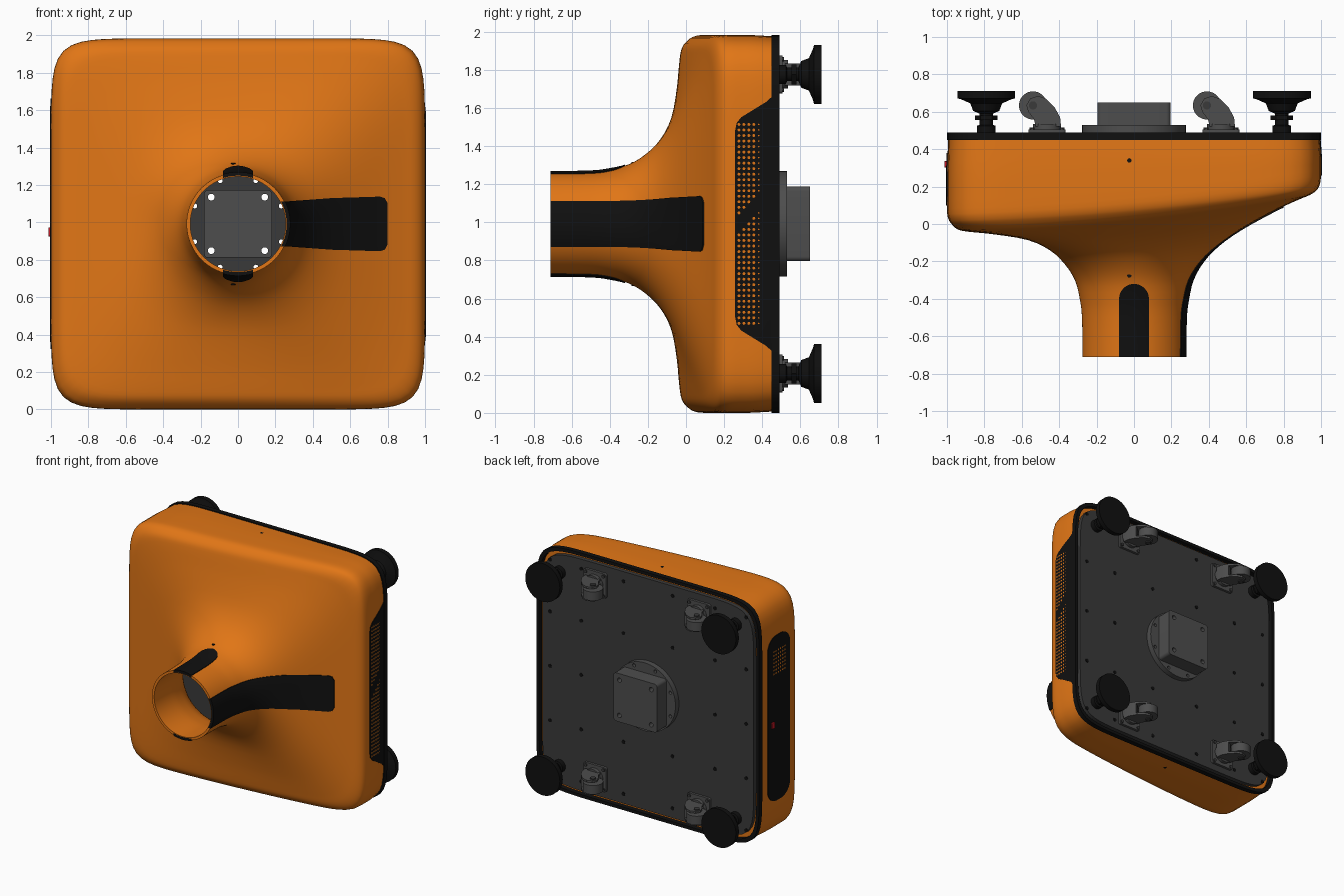
import bpy, bmesh, math
from mathutils import Vector
from mathutils.bvhtree import BVHTree

if "Cube" in bpy.data.objects:
    bpy.data.objects.remove(bpy.data.objects["Cube"])

CZ = 0.992  # height of the centre axis


def material(name, rgb):
    m = bpy.data.materials.new(name)
    m.diffuse_color = (*rgb, 1)
    m.use_nodes = True
    m.node_tree.nodes["Principled BSDF"].inputs["Base Color"].default_value = m.diffuse_color
    return m


ORANGE = material("orange", (0.75, 0.18, 0.008))
BLACK = material("black", (0.005, 0.005, 0.005))
DARK = material("dark_grey", (0.042, 0.042, 0.042))
GREY = material("mid_grey", (0.075, 0.075, 0.075))
RED = material("red", (0.6, 0.01, 0.02))


def finish(ob, mat, angle=35):
    ob.data.materials.clear()
    ob.data.materials.append(mat)
    ob.data.shade_smooth()
    ob.data.set_sharp_from_angle(angle=math.radians(angle))


def loft(name, rings, mat, caps=True, cyclic=False):
    """Skin a list of closed rings of 3D points."""
    bm = bmesh.new()
    vs = [[bm.verts.new(p) for p in r] for r in rings]
    n = len(vs[0])
    pairs = list(zip(vs, vs[1:])) + ([(vs[-1], vs[0])] if cyclic else [])
    for a, b in pairs:
        for j in range(n):
            k = (j + 1) % n
            bm.faces.new((a[j], b[j], b[k], a[k]))
    if caps:
        bm.faces.new(vs[0])
        bm.faces.new(vs[-1][::-1])
    if caps or cyclic:
        bmesh.ops.recalc_face_normals(bm, faces=bm.faces)
    me = bpy.data.meshes.new(name)
    bm.to_mesh(me)
    bm.free()
    ob = bpy.data.objects.new(name, me)
    bpy.context.collection.objects.link(ob)
    finish(ob, mat)
    return ob


def prism(name, pts, axis, lo, hi, mat):
    put = {"x": lambda u, v, w: (w, u, v), "y": lambda u, v, w: (u, w, v), "z": lambda u, v, w: (u, v, w)}[axis]
    return loft(name, [[put(u, v, w) for u, v in pts] for w in (lo, hi)], mat)


def circle(cx, cy, r, n=24):
    return [(cx + r * math.cos(2 * math.pi * i / n), cy + r * math.sin(2 * math.pi * i / n)) for i in range(n)]


def rrect(cx, cy, hx, hy, r, seg=6):
    pts = []
    for q, (sx, sy) in enumerate(((1, 1), (-1, 1), (-1, -1), (1, -1))):
        for i in range(seg + 1):
            t = math.pi / 2 * (q + i / seg)
            pts.append((cx + sx * (hx - r) + r * math.cos(t), cy + sy * (hy - r) + r * math.sin(t)))
    return pts


def ring(a, y, n, k=0.0, count=160):
    """Superellipse ring, leaned back towards +x by k."""
    pts = []
    for j in range(count):
        t = 2 * math.pi * j / count
        c, s = math.cos(t), math.sin(t)
        r = (abs(c) ** n + abs(s) ** n) ** (-1 / n)
        X = r * c
        pts.append((a * X, y + k * (X + 0.35 * X * X), CZ + a * 0.992 * r * s))
    return pts


def bake(ob, mat):
    dg = bpy.context.evaluated_depsgraph_get()
    me = bpy.data.meshes.new_from_object(ob.evaluated_get(dg))
    ob.modifiers.clear()
    ob.data = me
    finish(ob, mat)


def boolean(ob, cutters, op, mat):
    for c in cutters:
        m = ob.modifiers.new("cut", "BOOLEAN")
        m.operation, m.solver, m.object = op, "EXACT", c
    bake(ob, mat)


# Flared shell: half width, y, squareness, lean
KEYS = [(.275, -.71, 2, 0), (.278, -.5, 2, 0), (.29, -.4, 2, 0), (.315, -.3, 2.05, .003),
        (.37, -.21, 2.2, .008), (.45, -.132, 2.6, .0125), (.57, -.067, 3.4, .028),
        (.75, -.0145, 5, .0625), (.88, .014, 7, .086), (.94, .03, 9, .0925),
        (.975, .058, 10, .09), (.993, .088, 10, .09), (1.0, .14, 10, .09),
        (1.0, .3, 10, .04), (.993, .452, 10, 0)]


def smooth_keys(keys, sub=3):
    out = []
    for i in range(len(keys) - 1):
        p = [Vector(keys[max(0, min(len(keys) - 1, i + d))]) for d in (-1, 0, 1, 2)]
        for s in range(sub):
            t = s / sub
            out.append(0.5 * (2 * p[1] + (p[2] - p[0]) * t + (2 * p[0] - 5 * p[1] + 4 * p[2] - p[3]) * t * t
                              + (3 * p[1] - p[0] - 3 * p[2] + p[3]) * t ** 3))
    return out + [Vector(keys[-1])]


RINGS = [ring(min(a, 1.0), y, n, k) for a, y, n, k in smooth_keys(KEYS)]


def skin(name, thickness, offset, mat, shift=0.0):
    ob = loft(name, [[(x, y + shift, z) for x, y, z in r] for r in RINGS], mat, caps=False)
    m = ob.modifiers.new("thick", "SOLIDIFY")
    m.thickness, m.offset = thickness, offset
    bake(ob, mat)
    return ob


shell = skin("shell", 0.02, -1, ORANGE)


# Inlaid black covers, cut from a slightly proud copy of the shell
def cover(name, pts, axis, lo, hi):
    cutter = prism("cutter", pts, axis, lo, hi, BLACK)
    ob = skin(name, 0.02, -0.5, BLACK, -0.001)
    boolean(ob, [cutter], "INTERSECT", BLACK)
    bpy.data.objects.remove(cutter)


def mirrored(half):  # mirror (u, dv) about the centre height
    return [(u, CZ - v) for u, v in half] + [(u, CZ + v) for u, v in reversed(half)]


cover("front_strip", mirrored([(.15, .12), (.26, .12), (.5, .138), (.76, .146), (.785, .138), (.8, .11)]), "y", -.8, .3)
slot = [(-.08, -.8)] + [(-.08 * math.cos(math.pi * i / 12), -.4 + .08 * math.sin(math.pi * i / 12)) for i in range(13)] + [(.08, -.8)]
cover("neck_slot_top", slot, "z", 1.1, 1.5)
cover("neck_slot_bottom", slot, "z", .45, .9)
cover("right_vent_panel", mirrored([(.448, .665), (.42, .64), (.29, .56), (.266, .53), (.258, .49)]), "x", .9, 1.1)
cover("left_vent_panel", rrect(.24, CZ, .14, .67, .11), "x", -1.1, -.9)

# Vent perforations laid on the side panels
tree = BVHTree.FromObject(shell, bpy.context.evaluated_depsgraph_get())


def perforations(name, side, spots):
    bm = bmesh.new()
    for y, z, r in spots:
        hit = tree.ray_cast(Vector((2 * side, y, z)), Vector((-side, 0, 0)))[0]
        if hit:
            vs = [bm.verts.new((hit.x + side * .007, u, v)) for u, v in circle(y, z, r, 8)]
            bm.faces.new(vs if side > 0 else vs[::-1])
    me = bpy.data.meshes.new(name)
    bm.to_mesh(me)
    bm.free()
    me.materials.append(ORANGE)
    bpy.context.collection.objects.link(bpy.data.objects.new(name, me))


perforations("right_vent_holes", 1,
             [(.278 + .026 * i, .47 + .029 * j, .008 if i < 4 else .004) for i in range(5) for j in range(37)
              if abs(j - 18 - i) > 1])
perforations("left_vent_holes", -1, [(.17 + .028 * i, 1.36 + .03 * j, .008) for i in range(6) for j in range(7)])
prism("power_switch", rrect(.32, .95, .017, .024, .004), "x", -1.012, -.98, RED)

# Rear rim, inner ledge and base plate
loft("rear_rim", [ring(1, .45, 10), ring(1, .49, 10), ring(.975, .49, 10), ring(.975, .45, 10)], BLACK, False, True)
loft("inner_ledge", [ring(.985, .436, 10), ring(.985, .452, 10), ring(.935, .452, 10), ring(.935, .436, 10)], ORANGE, False, True)
plate = loft("base_plate", [ring(.948, .453, 10), ring(.948, .486, 10)], DARK)

# Mounting flange and box with a recess and through holes
flange = prism("mount_flange", circle(0, CZ, .277, 64), "y", .486, .53, GREY)
box = prism("mount_box", rrect(0, CZ, .196, .196, .025), "y", .53, .65, GREY)
cutters = [prism("cutter", rrect(0, CZ, .178, .178, .015), "y", .4, .6, GREY)]
for i in range(8):
    t = math.radians(22.5 + 45 * i)
    cutters.append(prism("cutter", circle(.25 * math.cos(t), CZ + .25 * math.sin(t), .013, 12), "y", .41, .57, GREY))
for sx in (-1, 1):
    for sz in (-1, 1):
        cutters.append(prism("cutter", circle(sx * .143, CZ + sz * .143, .018, 16), "y", .55, .7, GREY))
boolean(plate, cutters[:9], "DIFFERENCE", DARK)
boolean(flange, cutters[:9], "DIFFERENCE", GREY)
boolean(box, cutters[:1] + cutters[9:], "DIFFERENCE", GREY)
for c in cutters:
    bpy.data.objects.remove(c)

# Bolts on the base plate
for u in (-.88, -.6, -.22, .22, .6, .88):
    for v in (-.88, -.45, 0, .45, .88):
        if abs(u) > .3 or abs(v) > .3:
            prism("plate_bolt", circle(u, CZ + v * .98, .015, 12), "y", .48, .49, BLACK)

# Levelling feet and casters near each corner
for sx in (-1, 1):
    for sz in (-1, 1):
        fx, z = sx * .79, CZ + sz * .785
        prof = [(.05, .485), (.05, .525), (.036, .53), (.036, .59), (.07, .605), (.085, .645), (.135, .667),
                (.155, .672), (.155, .71)]
        loft("levelling_foot", [[(x, y, w) for x, w in circle(fx, z, r, 40)] for r, y in prof], BLACK)
        prism("foot_nut", circle(fx, z, .06, 6), "y", .555, .58, BLACK)

        x, wx = sx * .465, sx * .465 - .075
        prism("caster_plate", rrect(x, z, .1, .1, .015, 3), "y", .484, .506, GREY)
        prism("caster_swivel", circle(x, z, .075, 32), "y", .506, .535, GREY)
        arm = [(x + .075, .52), (x + .07, .57), (x + .04, .625), (x - .005, .67), (x - .05, .685), (x - .09, .67),
               (x - .11, .635), (x - .1, .6), (x - .07, .56), (x - .06, .52)]
        for s in (-1, 1):
            prism("caster_fork", arm, "z", z + s * .042, z + s * .058, GREY)
        crown = [(x + .075, .52), (x + .07, .57), (x + .04, .625), (x + .01, .61), (x - .04, .55), (x - .06, .52)]
        prism("caster_crown", crown, "z", z - .044, z + .044, GREY)
        prism("caster_wheel", circle(wx, .634, .075, 40), "z", z - .036, z + .036, GREY)
        prism("caster_axle", circle(wx, .634, .022, 16), "z", z - .066, z + .066, DARK)
        for bx in (-1, 1):
            for bz in (-1, 1):
                prism("caster_bolt", circle(x + bx * .08, z + bz * .08, .013, 10), "y", .5, .515, DARK)

# Small shell screws on top and bottom
for y, zz in ((.34, .99), (-.275, .325)):
    for s in (-1, 1):
        a, b = CZ + s * (zz - .02), CZ + s * (zz + .001)
        prism("shell_screw", circle(-.025, y, .012, 12), "z", min(a, b), max(a, b), BLACK)
